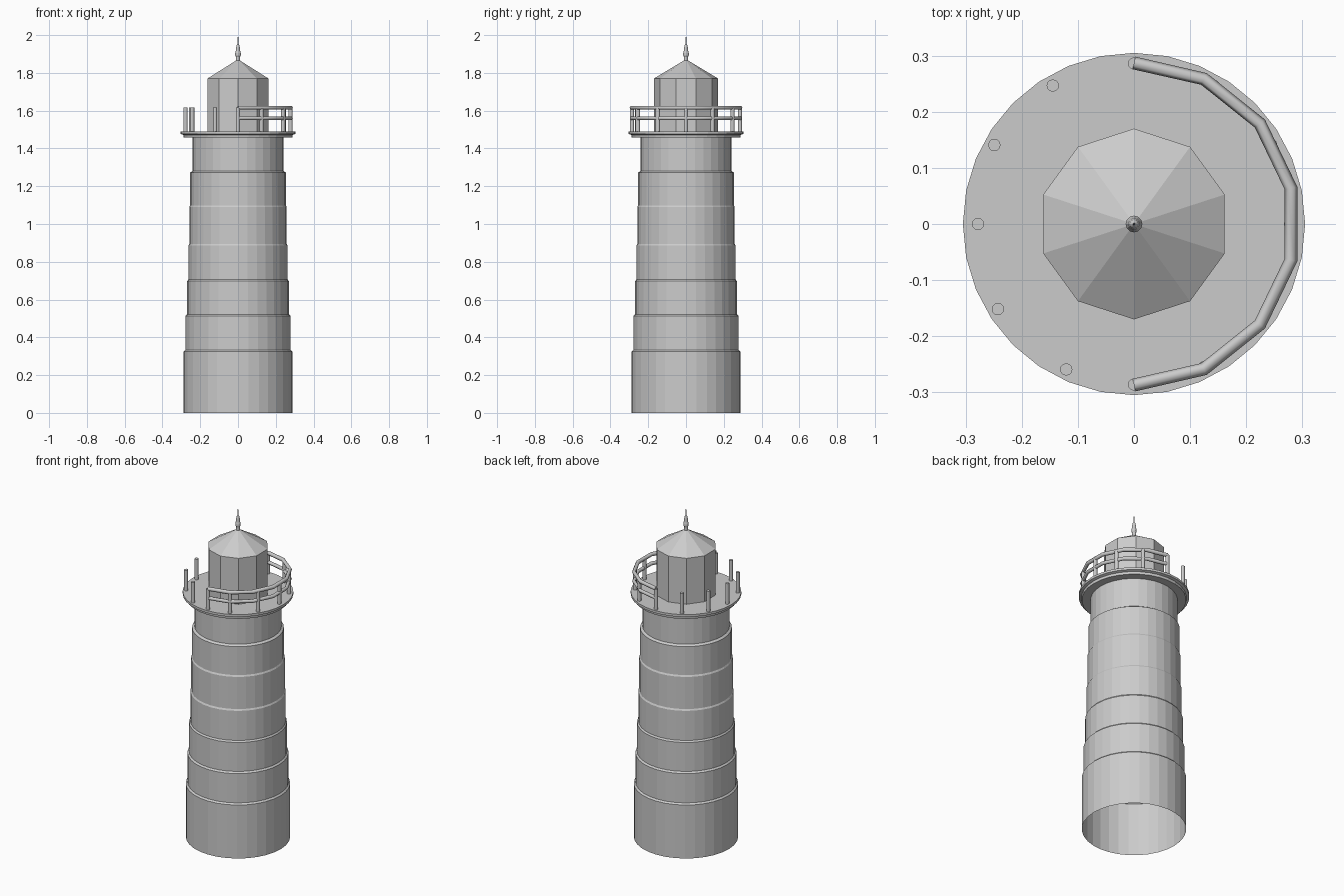
import bpy, bmesh, math

if "Cube" in bpy.data.objects:
    bpy.data.objects.remove(bpy.data.objects["Cube"])


def lathe(name, profile, sides, start=0.0):
    """Revolve (radius, z) points about the z axis; radius 0 makes a tip."""
    bm = bmesh.new()
    rings = []
    for r, z in profile:
        if r == 0:
            rings.append([bm.verts.new((0, 0, z))])
        else:
            angles = [start + 2 * math.pi * i / sides for i in range(sides)]
            rings.append([bm.verts.new((r * math.cos(a), r * math.sin(a), z)) for a in angles])
    for low, high in zip(rings, rings[1:]):
        for i in range(sides):
            j = (i + 1) % sides
            if len(low) == 1:
                bm.faces.new((low[0], high[j], high[i]))
            elif len(high) == 1:
                bm.faces.new((low[i], low[j], high[0]))
            else:
                bm.faces.new((low[i], low[j], high[j], high[i]))
    mesh = bpy.data.meshes.new(name)
    bm.to_mesh(mesh)
    bm.free()
    obj = bpy.data.objects.new(name, mesh)
    bpy.context.collection.objects.link(obj)
    return obj


def rail(name, radius, z, thickness):
    """Half-ring handrail on the right side, in seven straight runs."""
    curve = bpy.data.curves.new(name, 'CURVE')
    curve.dimensions = '3D'
    curve.bevel_depth = thickness
    curve.bevel_resolution = 1
    curve.use_fill_caps = True
    spline = curve.splines.new('POLY')
    spline.points.add(7)
    for i, p in enumerate(spline.points):
        a = math.radians(-90 + 180 * i / 7)
        p.co = (radius * math.cos(a), radius * math.sin(a), z, 1)
    obj = bpy.data.objects.new(name, curve)
    bpy.context.collection.objects.link(obj)


# Stepped tower, open at the base
steps = [(0.288, 0.325), (0.279, 0.512), (0.270, 0.697), (0.263, 0.886),
         (0.258, 1.09), (0.253, 1.272), (0.240, 1.462)]
profile = [(0.288, 0.0)]
for i, (r, top) in enumerate(steps):
    profile.append((r, top))
    if i + 1 < len(steps):
        profile.append((steps[i + 1][0], top + 0.009))
lathe("tower", profile, 32)

# Gallery deck with narrower underside
lathe("gallery_deck", [(0, 1.457), (0.288, 1.457), (0.290, 1.472), (0.305, 1.477),
                       (0.305, 1.491), (0, 1.491)], 32)

# Ten-sided lantern room and roof
lathe("lantern_room", [(0, 1.485), (0.17, 1.485), (0.17, 1.77)], 10, math.pi / 2)
lathe("roof", [(0.17, 1.77), (0, 1.872)], 10, math.pi / 2)

# Finial with spike
lathe("finial", [(0.011, 1.862), (0.011, 1.885), (0.015, 1.892), (0.015, 1.904),
                 (0.012, 1.915), (0.010, 1.935), (0.007, 1.948), (0.003, 1.953),
                 (0.002, 1.985), (0, 2.0)], 12)

# Railing posts: full ring
post_ring = [(90, 0.286), (120.4, 0.286), (150.5, 0.286), (180, 0.278),
             (212, 0.286), (245, 0.286), (270, 0.286),
             (-64, 0.284), (-32, 0.282), (0, 0.278), (30, 0.282), (60, 0.284)]
for i, (deg, r) in enumerate(post_ring):
    post = lathe(f"railing_post_{i + 1}", [(0, 1.485), (0.011, 1.485), (0.011, 1.616), (0, 1.616)], 12)
    a = math.radians(deg)
    post.location = (r * math.cos(a), r * math.sin(a), 0)

# Handrails survive on the right half only
rail("top_rail", 0.287, 1.616, 0.0115)
rail("middle_rail", 0.287, 1.560, 0.0105)
